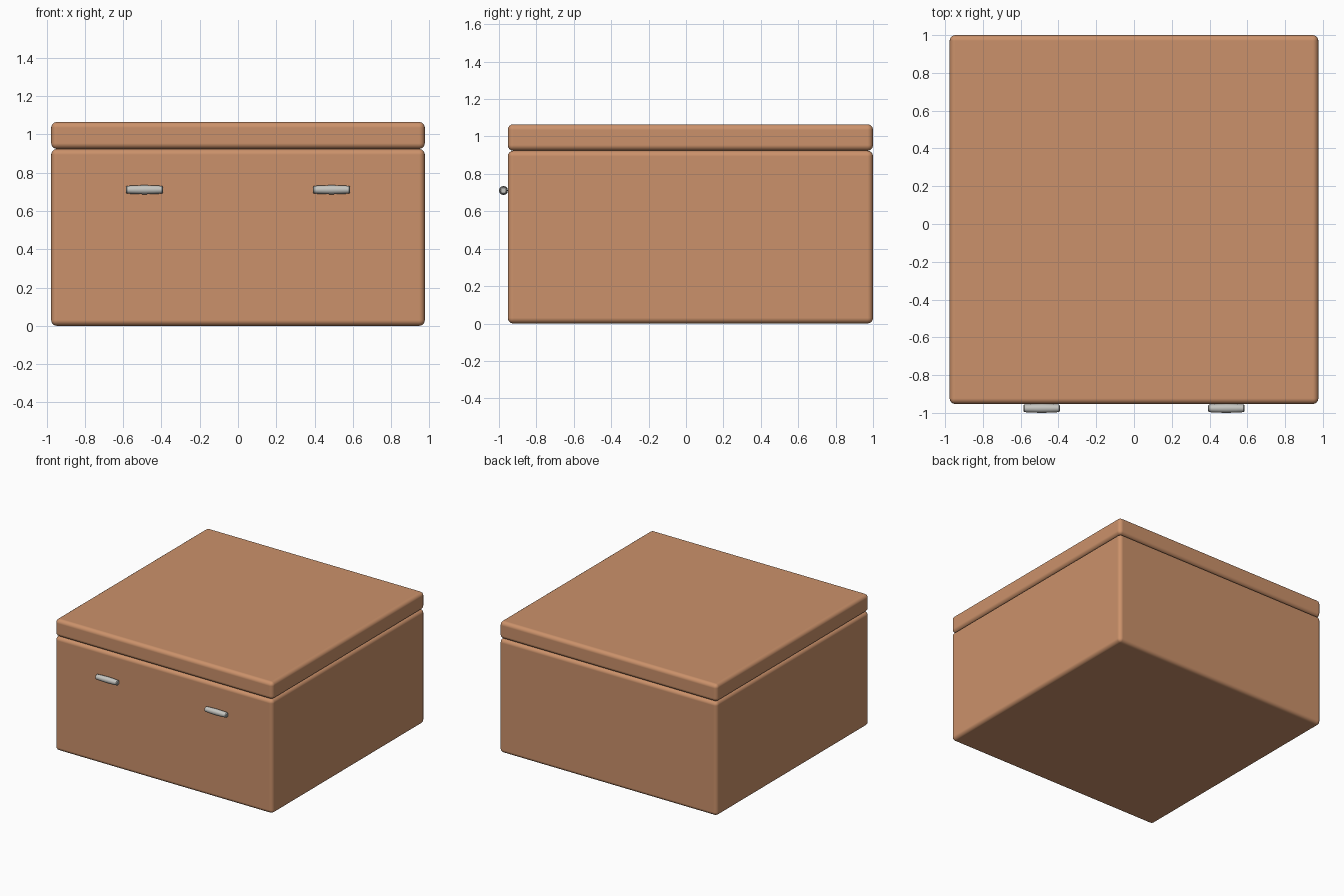
import bpy, bmesh, math
from mathutils import Matrix

if "Cube" in bpy.data.objects:
    bpy.data.objects.remove(bpy.data.objects["Cube"])


def material(name, rgb):
    m = bpy.data.materials.new(name)
    m.diffuse_color = (*rgb, 1)
    m.use_nodes = True
    m.node_tree.nodes["Principled BSDF"].inputs["Base Color"].default_value = m.diffuse_color
    return m


wood = material("tan_wood", (0.60, 0.285, 0.145))
metal = material("pale_metal", (0.56, 0.56, 0.53))


def finish(bm, name, mat):
    bmesh.ops.recalc_face_normals(bm, faces=bm.faces)
    for f in bm.faces:
        f.smooth = True
    me = bpy.data.meshes.new(name)
    bm.to_mesh(me)
    bm.free()
    me.materials.append(mat)
    ob = bpy.data.objects.new(name, me)
    bpy.context.collection.objects.link(ob)
    return ob


def rounded_box(name, lo, hi, radius, mat):
    bm = bmesh.new()
    bmesh.ops.create_cube(bm, size=1)
    for v in bm.verts:
        v.co = [lo[i] if v.co[i] < 0 else hi[i] for i in range(3)]
    ob = finish(bm, name, mat)
    bev = ob.modifiers.new("rounded_edges", 'BEVEL')
    bev.width = radius
    bev.segments = 4
    bev.harden_normals = True
    return ob


# Box body and lid
rounded_box("box_body", (-0.976, -0.953, 0), (0.976, 1.0, 0.924), 0.03, wood)
rounded_box("lid", (-0.976, -0.953, 0.924), (0.976, 1.0, 1.065), 0.03, wood)


# Barrel-shaped handles on the front: (distance along x, radius)
PROFILE = [(-0.097, 0.014), (-0.092, 0.020), (-0.05, 0.0225), (0, 0.024),
           (0.05, 0.0225), (0.092, 0.020), (0.097, 0.014)]
SIDES = 12


def handle(name, cx):
    bm = bmesh.new()
    rings = []
    for x, r in PROFILE:
        rings.append([bm.verts.new((cx + x,
                                    -0.976 + r * math.cos(2 * math.pi * i / SIDES),
                                    0.711 + r * math.sin(2 * math.pi * i / SIDES)))
                      for i in range(SIDES)])
    for a, b in zip(rings, rings[1:]):
        for i in range(SIDES):
            j = (i + 1) % SIDES
            bm.faces.new((a[i], a[j], b[j], b[i]))
    bm.faces.new(rings[0])
    bm.faces.new(rings[-1])
    ob = finish(bm, name, mat=metal)
    bpy.ops.object.select_all(action='DESELECT')
    ob.select_set(True)
    bpy.context.view_layer.objects.active = ob
    bpy.ops.object.shade_smooth_by_angle(angle=math.radians(40))


for side, cx in (("left", -0.489), ("right", 0.489)):
    handle(side + "_handle", cx)
